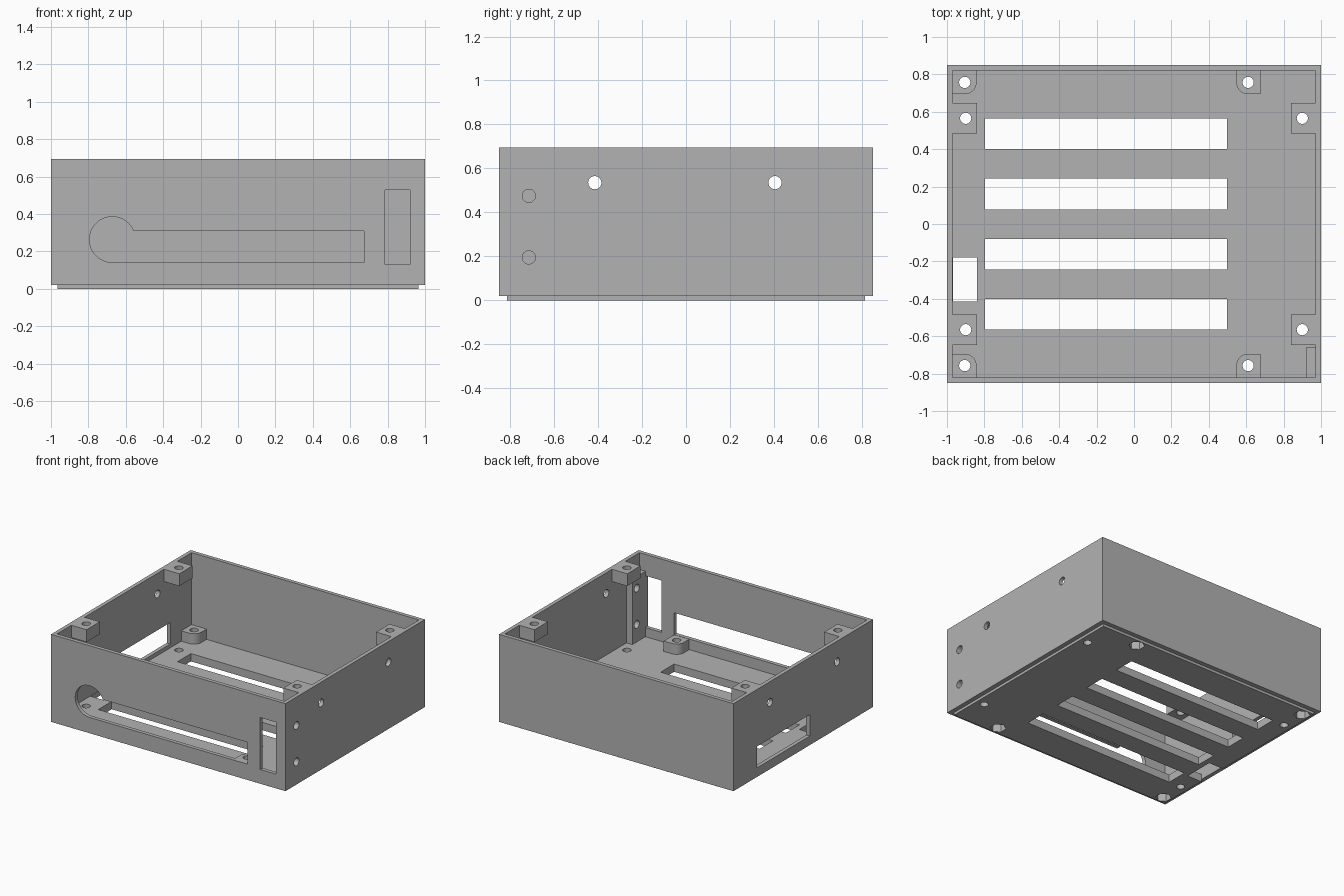
import bpy, bmesh
from math import pi, cos, sin
from mathutils import Matrix, Vector

if "Cube" in bpy.data.objects:
    bpy.data.objects.remove(bpy.data.objects["Cube"], do_unlink=True)

grey = bpy.data.materials.new("plain grey")
grey.use_nodes = True
grey.diffuse_color = (0.45, 0.45, 0.45, 1)
grey.node_tree.nodes["Principled BSDF"].inputs["Base Color"].default_value = (0.45, 0.45, 0.45, 1)

TOP, FLOOR, WALL_X, WALL_Y = 0.695, 0.06, 0.97, 0.82
HOLE = 0.03


def make(name, bm):
    bmesh.ops.recalc_face_normals(bm, faces=bm.faces)
    mesh = bpy.data.meshes.new(name)
    bm.to_mesh(mesh)
    bm.free()
    mesh.materials.append(grey)
    obj = bpy.data.objects.new(name, mesh)
    bpy.context.collection.objects.link(obj)
    return obj


def box(name, lo, hi):
    bm = bmesh.new()
    lo, hi = Vector(lo), Vector(hi)
    place = Matrix.Translation((lo + hi) / 2) @ Matrix.Diagonal((*(hi - lo), 1))
    bmesh.ops.create_cube(bm, size=1, matrix=place)
    return make(name, bm)


def cylinder(name, centre, radius, length, axis="Z", sides=32):
    bm = bmesh.new()
    turn = {"X": Matrix.Rotation(pi / 2, 4, "Y"), "Y": Matrix.Rotation(pi / 2, 4, "X"), "Z": Matrix()}
    bmesh.ops.create_cone(bm, cap_ends=True, segments=sides, radius1=radius, radius2=radius,
                          depth=length, matrix=Matrix.Translation(centre) @ turn[axis])
    return make(name, bm)


def combine(target, tool, operation="DIFFERENCE"):
    mod = target.modifiers.new("cut", "BOOLEAN")
    mod.operation, mod.solver, mod.object = operation, "EXACT", tool
    bpy.context.view_layer.objects.active = target
    bpy.ops.object.modifier_apply(modifier=mod.name)
    bpy.data.objects.remove(tool, do_unlink=True)


def drill(target, centre, length, axis="Z", radius=HOLE, sides=32):
    combine(target, cylinder("cutter", centre, radius, length, axis, sides))


def slot(target, lo, hi):
    combine(target, box("cutter", lo, hi))


# Open-topped case with a stepped underside
case = box("case", (-1, -0.85, 0.02), (1, 0.85, TOP))
slot(case, (-WALL_X, -WALL_Y, FLOOR), (WALL_X, WALL_Y, 1))
combine(case, box("lip", (-0.965, -0.815, 0), (0.965, 0.815, 0.04)), "UNION")

# Floor vents and side notch
for y in (-0.483, -0.162, 0.16, 0.483):
    slot(case, (-0.797, y - 0.082, -0.1), (0.497, y + 0.082, 0.1))
slot(case, (-0.968, -0.415, -0.1), (-0.84, -0.18, 0.1))

# Front keyhole opening, front slot and side port
combine(case, cylinder("cutter", (-0.672, -0.85, 0.264), 0.122, 0.2, "Y", 64))
slot(case, (-0.672, -0.95, 0.142), (0.675, -0.75, 0.31))
slot(case, (0.785, -0.95, 0.13), (0.92, -0.75, 0.53))
slot(case, (-1.1, -0.08, 0.09), (-0.9, 0.56, 0.255))

# Screw holes through both side walls
for y in (-0.415, 0.405):
    drill(case, (0, y, 0.535), 2.4, "X")

# Thickened bracket pad with two holes beside the front slot
pad = box("bracket_pad", (0.92, -0.825, FLOOR - 0.01), (0.975, -0.66, 0.565))
for z in (0.195, 0.475):
    drill(case, (1, -0.715, z), 0.3, "X")
    drill(pad, (1, -0.715, z), 0.3, "X")

# Lid blocks under the rim, with matching floor holes
blocks = []
for side in (-1, 1):
    for y in (-0.565, 0.565):
        edges = sorted((side * 0.84, side * 0.975))
        block = box("lid_block", (edges[0], y - 0.081, 0.6), (edges[1], y + 0.081, TOP))
        drill(block, (side * 0.9, y, 0.65), 0.4)
        drill(case, (side * 0.9, y, 0.03), 0.3)
        blocks.append(block)

# Corner posts: one rounded inner corner, screw hole and hexagonal nut pocket
def post(x, y, flip_x, flip_y):
    bm = bmesh.new()
    size, out = 0.063, 0.066
    outline = [(size * cos(a * pi / 16), size * sin(a * pi / 16)) for a in range(9)]
    outline += [(-out, size), (-out, -out), (size, -out)]
    face = bm.faces.new([bm.verts.new((x + flip_x * u, y + flip_y * v, FLOOR - 0.01)) for u, v in outline])
    top = bmesh.ops.extrude_face_region(bm, geom=[face])["geom"]
    bmesh.ops.translate(bm, vec=(0, 0, 0.09), verts=[v for v in top if isinstance(v, bmesh.types.BMVert)])
    obj = make("corner_post", bm)
    for part in (obj, case):
        drill(part, (x, y, 0.1), 0.4)
        drill(part, (x, y, 0), 0.15, radius=0.057, sides=6)
    return obj


posts = [post(x, side * 0.757, flip, -side) for x, flip in ((-0.905, 1), (0.61, -1)) for side in (-1, 1)]

# Smooth the round holes, keep the edges crisp
bpy.ops.object.select_all(action="DESELECT")
for obj in [case, pad] + blocks + posts:
    obj.select_set(True)
bpy.context.view_layer.objects.active = case
bpy.ops.object.shade_smooth_by_angle(angle=pi / 6)
